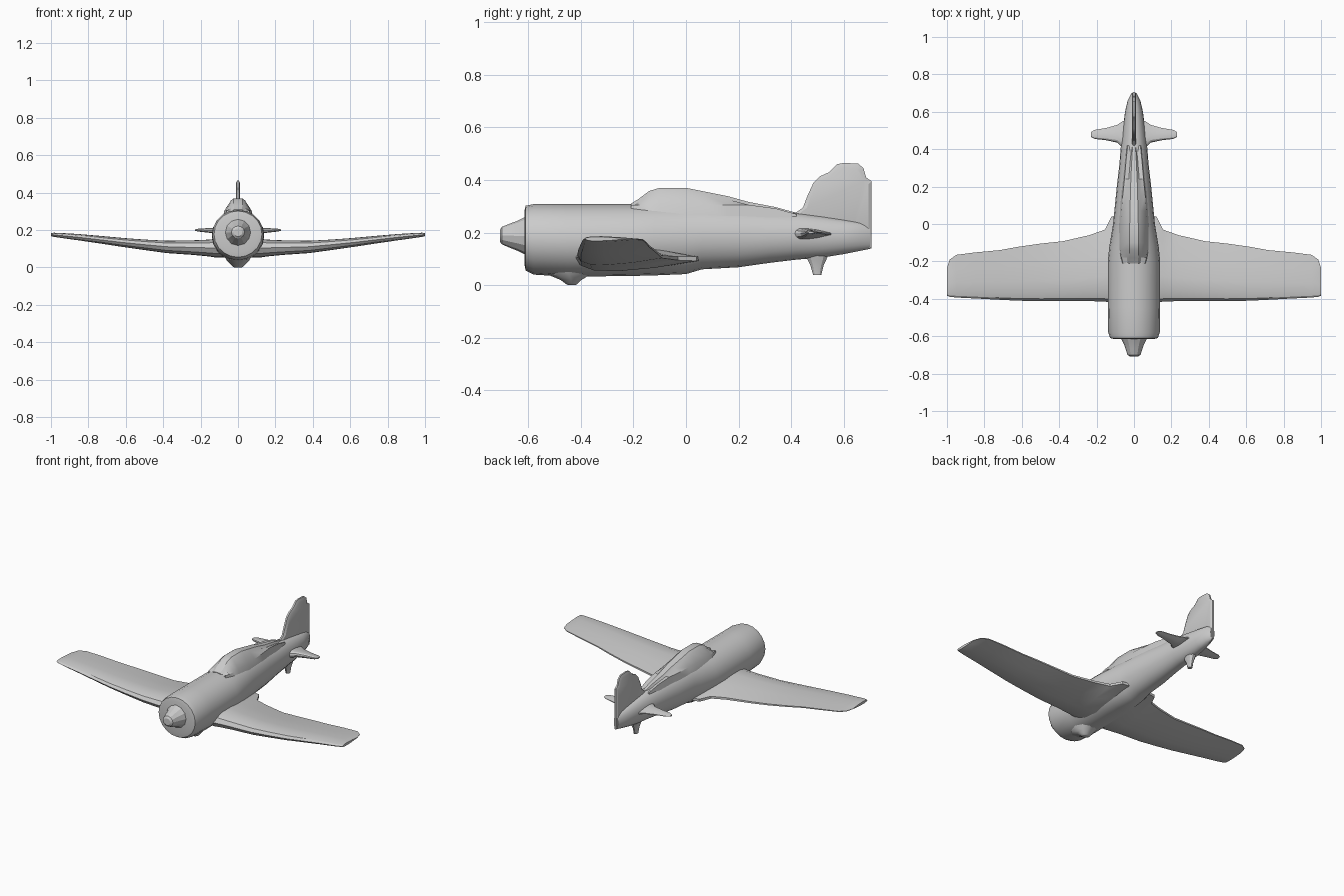
import bpy, bmesh, math


def finish(name, bm, mirror=False):
    bmesh.ops.recalc_face_normals(bm, faces=bm.faces)
    me = bpy.data.meshes.new(name)
    bm.to_mesh(me)
    bm.free()
    ob = bpy.data.objects.new(name, me)
    bpy.context.collection.objects.link(ob)
    if mirror:
        ob.modifiers.new("mirror", 'MIRROR')
    bpy.context.view_layer.objects.active = ob
    ob.select_set(True)
    bpy.ops.object.shade_smooth_by_angle(angle=math.radians(25))
    ob.select_set(False)
    return ob


def loft(name, rings, mirror=False):
    """Skin a list of equal-length point rings and cap both ends."""
    bm = bmesh.new()
    vs = [[bm.verts.new(p) for p in r] for r in rings]
    n = len(vs[0])
    for a, b in zip(vs, vs[1:]):
        for i in range(n):
            j = (i + 1) % n
            bm.faces.new((a[i], a[j], b[j], b[i]))
    bm.faces.new(vs[0])
    bm.faces.new(vs[-1])
    return finish(name, bm, mirror)


def oval(y, w, bottom, top, n=20):
    c, h = (top + bottom) / 2, (top - bottom) / 2
    return [(w * math.cos(2 * math.pi * i / n), y,
             c + h * math.sin(2 * math.pi * i / n)) for i in range(n)]


def ovals(name, rows, n=20):
    return loft(name, [oval(*r, n=n) for r in rows])


# Fuselage: y, half width, bottom, top
ovals("fuselage", [
    (-0.615, 0.105, 0.08, 0.28), (-0.61, 0.128, 0.055, 0.302),
    (-0.58, 0.138, 0.04, 0.308), (-0.45, 0.14, 0.032, 0.308),
    (-0.20, 0.14, 0.035, 0.308), (-0.12, 0.132, 0.037, 0.308),
    (0.0, 0.112, 0.042, 0.308), (0.06, 0.106, 0.06, 0.305),
    (0.20, 0.092, 0.068, 0.295), (0.32, 0.078, 0.085, 0.282),
    (0.42, 0.07, 0.097, 0.275), (0.52, 0.058, 0.105, 0.262),
    (0.60, 0.048, 0.118, 0.25), (0.66, 0.034, 0.13, 0.24),
    (0.70, 0.014, 0.138, 0.225)])

# Propeller hub
ovals("spinner", [
    (-0.708, 0.022, 0.165, 0.21), (-0.70, 0.035, 0.155, 0.222),
    (-0.665, 0.046, 0.14, 0.236), (-0.64, 0.055, 0.13, 0.245),
    (-0.60, 0.075, 0.11, 0.265)], 12)

# Canopy and spine: y, half width at base, half width at top, top
loft("canopy", [
    [(-b, y, 0.25), (-b * 0.85, y, min(0.305, t - 0.005)), (-w, y, t - 0.012),
     (-w * 0.6, y, t), (w * 0.6, y, t), (w, y, t - 0.012),
     (b * 0.85, y, min(0.305, t - 0.005)), (b, y, 0.25)]
    for y, b, w, t in [
        (-0.21, 0.07, 0.035, 0.31), (-0.18, 0.078, 0.038, 0.328),
        (-0.14, 0.084, 0.038, 0.358), (-0.10, 0.085, 0.038, 0.37),
        (0.0, 0.083, 0.038, 0.37), (0.07, 0.078, 0.036, 0.356),
        (0.16, 0.07, 0.032, 0.338), (0.24, 0.06, 0.028, 0.316),
        (0.34, 0.05, 0.02, 0.297), (0.42, 0.04, 0.012, 0.275)]])


def airfoil(x, le, te, zl, zt, t):
    """Section at x: chord from le to te, mid heights zl to zt, thickness t."""
    shape = [(0, 0), (0.04, 0.3), (0.15, 0.48), (0.35, 0.5), (0.65, 0.36), (1, 0.08)]
    def pt(f, h):
        return (x, le + f * (te - le), zl + f * (zt - zl) + h * t)
    return ([pt(f, h) for f, h in shape] +
            [pt(f, -h) for f, h in reversed(shape[1:])])


# Wings with a gentle upward curve toward the tips
loft("wing", [airfoil(*s) for s in [
    (0.0, -0.42, 0.06, 0.105, 0.10, 0.10),
    (0.12, -0.42, 0.04, 0.105, 0.10, 0.10),
    (0.155, -0.415, -0.03, 0.105, 0.102, 0.09),
    (0.24, -0.412, -0.06, 0.107, 0.105, 0.078),
    (0.38, -0.412, -0.092, 0.111, 0.108, 0.066),
    (0.50, -0.412, -0.105, 0.122, 0.12, 0.056),
    (0.62, -0.41, -0.122, 0.134, 0.135, 0.048),
    (0.72, -0.405, -0.14, 0.146, 0.148, 0.042),
    (0.85, -0.398, -0.152, 0.161, 0.163, 0.034),
    (0.95, -0.393, -0.165, 0.171, 0.173, 0.026),
    (0.985, -0.389, -0.19, 0.175, 0.175, 0.022),
    (1.0, -0.383, -0.235, 0.176, 0.176, 0.016)]], mirror=True)

# Horizontal tail
loft("tailplane", [airfoil(*s) for s in [
    (0.0, 0.40, 0.56, 0.195, 0.195, 0.045),
    (0.06, 0.405, 0.55, 0.195, 0.195, 0.042),
    (0.09, 0.435, 0.53, 0.196, 0.196, 0.034),
    (0.15, 0.448, 0.513, 0.198, 0.198, 0.026),
    (0.21, 0.455, 0.503, 0.20, 0.20, 0.016),
    (0.23, 0.466, 0.492, 0.20, 0.20, 0.008)]], mirror=True)

# Fin and rudder, rounded slab tapering at its outline
outline = [(0.40, 0.24), (0.42, 0.277), (0.445, 0.295), (0.46, 0.335), (0.485, 0.39),
           (0.51, 0.414), (0.545, 0.43), (0.575, 0.46), (0.60, 0.465), (0.655, 0.462),
           (0.675, 0.445), (0.685, 0.41), (0.706, 0.395), (0.706, 0.14), (0.62, 0.13)]
cy, cz = 0.59, 0.28
loft("fin", [[(x, cy + (y - cy) * s, cz + (z - cz) * s) for y, z in outline]
             for x, s in [(-0.012, 0.9), (-0.005, 1), (0.005, 1), (0.012, 0.9)]])


# Small bumps below: lofted downward from rows of z, half width, front, back
def stub(name, rows, n=10):
    loft(name, [[(w * math.cos(2 * math.pi * i / n),
                  (a + b) / 2 + (b - a) / 2 * math.sin(2 * math.pi * i / n), z)
                 for i in range(n)] for z, w, a, b in rows])


stub("chin_intake", [(0.08, 0.08, -0.55, -0.35), (0.04, 0.062, -0.53, -0.36),
                     (0.02, 0.042, -0.48, -0.395), (0.006, 0.03, -0.46, -0.41),
                     (0.0, 0.02, -0.45, -0.42)])
stub("tail_wheel", [(0.13, 0.03, 0.44, 0.55), (0.095, 0.022, 0.462, 0.535),
                    (0.075, 0.016, 0.472, 0.525), (0.038, 0.012, 0.483, 0.515)])
